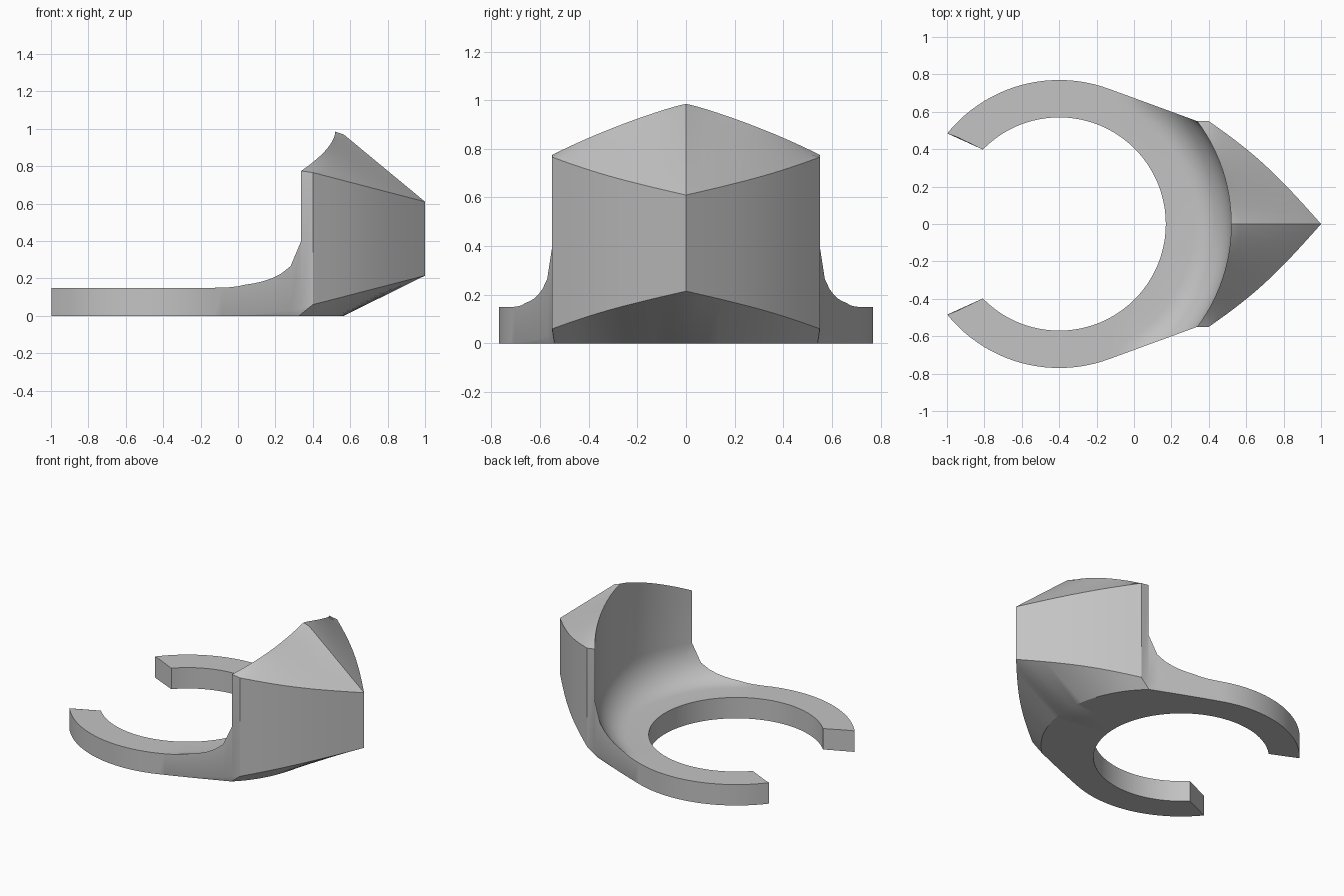
import bpy, bmesh
from math import sin, cos, radians, sqrt, pi

cube = bpy.data.objects.get("Cube")
if cube:
    bpy.data.objects.remove(cube, do_unlink=True)

CX = -0.4                     # ring axis
R_IN, R_OUT, R_WALL = 0.57, 0.77, 0.92
THICK = 0.15
TANGENT, HEAD, END = 69.9, 36.7, 141.0   # angles in degrees
F_START, F_W, F_H = 0.72, 0.20, 0.25     # fillet start, width, height
STEPS = 9


def polar(r, deg, z):
    a = radians(deg)
    return (CX + r * cos(a), r * sin(a), z)


def fillet_z(r, strength=1.0):
    u = min(max((r - F_START) / F_W, 0), 1)
    return THICK + strength * F_H * (1 - sqrt(1 - u * u))


def fillet_radii():
    return [F_START + F_W * sin(i / STEPS * pi / 2) for i in range(STEPS, -1, -1)]


def head_section(s):
    """Cross-section through the pointed head, s = 0 at the prow, 1 at the side."""
    a = HEAD * s
    x, y = 1 - 0.6 * s, 0.55 * s + 0.04 * sin(pi * s)
    low = (x, y, 0.215 - 0.155 * s)
    high = (x, y, 0.61 + 0.26 * (1 - x))
    crest = polar(0.965, 34.6 * s, 0.97 - 0.205 * s - 0.02 * sin(pi * s))
    if s == 1:
        crest = high
    wall = polar(R_WALL, a, 0.985 - 0.21 * s ** 1.15)
    pts = [polar(R_IN, a, 0), polar(0.965 - 0.06 * s * s, a, 0), low, high, crest, wall]
    pts += [polar(r, a, fillet_z(r)) for r in fillet_radii()]
    return pts + [polar(R_IN, a, THICK)]


def ring_section(deg, top=None):
    """Cross-section through the clip arm and its tangent shoulder."""
    r_out = R_OUT / cos(radians(max(TANGENT - deg, 0)))
    k = (r_out - R_OUT) / (R_WALL - R_OUT)
    strength = min(1, k * 7)
    shear = 5.3 * max(0, (deg - 100) / (END - 100))

    def p(r, z):
        return polar(r, deg - shear * (r_out - r) / (R_OUT - R_IN), z)

    edge = p(r_out, top or fillet_z(r_out, strength))
    pts = [p(R_IN, 0), p(r_out - 0.015 * k, 0), p(r_out, 0.04 * k), edge, edge, edge]
    for r in fillet_radii():
        r = min(r, r_out)
        pts.append(p(r, fillet_z(r, strength)))
    return pts + [p(R_IN, THICK)]


# One half of the sections, then mirrored
half = [head_section(i / 14) for i in range(15)]
half.append(ring_section(HEAD, 0.775))
half += [ring_section(HEAD + (END - HEAD) * i / 32) for i in range(33)]
mirrored = [[(x, -y, z) for x, y, z in sec] for sec in reversed(half[1:])]
sections = mirrored + half

# Skin the sections into one closed body
bm = bmesh.new()
loops = [[bm.verts.new(p) for p in sec] for sec in sections]
n = len(loops[0])
for a, b in zip(loops, loops[1:]):
    for i in range(n):
        j = (i + 1) % n
        bm.faces.new((a[i], a[j], b[j], b[i]))
bm.faces.new(loops[0])
bm.faces.new(list(reversed(loops[-1])))
bmesh.ops.remove_doubles(bm, verts=bm.verts[:], dist=0.0002)
slivers = [f for f in bm.faces if f.calc_area() < 1e-7]
bmesh.ops.delete(bm, geom=slivers, context='FACES')
bmesh.ops.recalc_face_normals(bm, faces=bm.faces[:])

mesh = bpy.data.meshes.new("clip_with_pointed_head")
bm.to_mesh(mesh)
bm.free()

# Plain grey finish
grey = bpy.data.materials.new("plain grey")
grey.use_nodes = True
color = (0.55, 0.55, 0.55, 1)
grey.diffuse_color = color
grey.node_tree.nodes["Principled BSDF"].inputs["Base Color"].default_value = color
mesh.materials.append(grey)

body = bpy.data.objects.new("clip_with_pointed_head", mesh)
bpy.context.collection.objects.link(body)
bpy.ops.object.select_all(action='DESELECT')
body.select_set(True)
bpy.context.view_layer.objects.active = body
bpy.ops.object.shade_smooth_by_angle(angle=radians(30))
